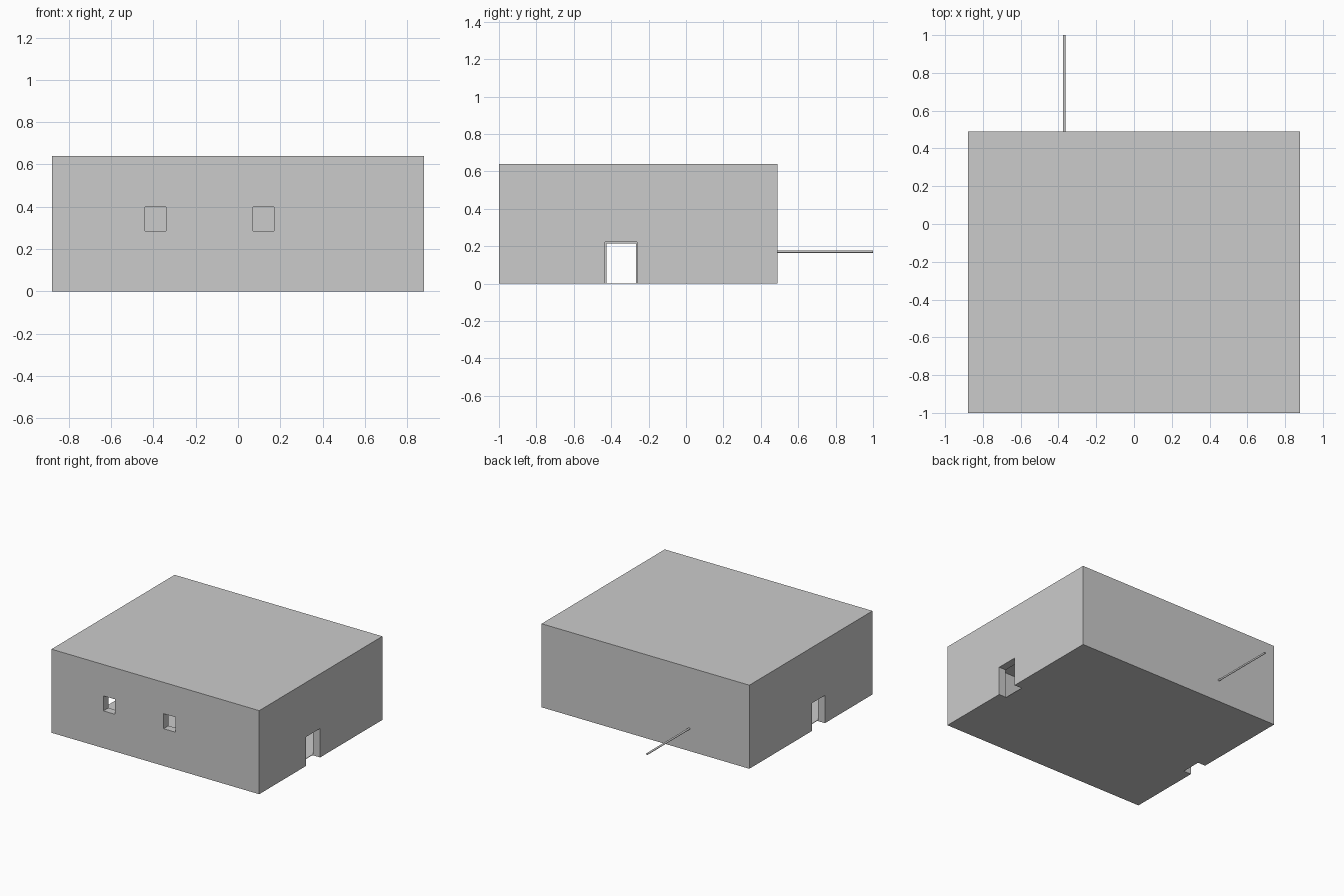
import bpy
import bmesh
from mathutils import Matrix, Vector

old = bpy.data.objects.get("Cube")
if old:
    bpy.data.objects.remove(old, do_unlink=True)

# Single plain grey
grey = bpy.data.materials.new("plain_grey")
grey.use_nodes = True
colour = (0.6, 0.6, 0.6, 1)
grey.diffuse_color = colour
grey.node_tree.nodes["Principled BSDF"].inputs["Base Color"].default_value = colour

W, FRONT, BACK, H = 0.88, -1.0, 0.49, 0.64   # outer shell
T, FLOOR = 0.06, 0.004                       # wall and floor thickness


def add_object(name, bm):
    mesh = bpy.data.meshes.new(name)
    bm.to_mesh(mesh)
    bm.free()
    mesh.materials.append(grey)
    obj = bpy.data.objects.new(name, mesh)
    bpy.context.collection.objects.link(obj)
    return obj


def box(name, lo, hi):
    lo, hi = Vector(lo), Vector(hi)
    bm = bmesh.new()
    place = Matrix.Translation((lo + hi) / 2) @ Matrix.Diagonal((*(hi - lo), 1))
    bmesh.ops.create_cube(bm, size=1, matrix=place)
    return add_object(name, bm)


building = box("building_shell", (-W, FRONT, 0), (W, BACK, H))

# Hollow room, two front windows and a doorway in each side wall
cutters = [box("room_cutter", (-W + T, FRONT + T, FLOOR), (W - T, BACK - T, H - T))]
for x in (-0.39, 0.12):
    cutters.append(box("window_cutter", (x - 0.05, FRONT - 0.1, 0.285),
                       (x + 0.05, FRONT + T + 0.02, 0.4)))
inner = W - T - 0.005
cutters.append(box("left_door_cutter", (inner, -0.432, -0.1), (W + 0.1, -0.263, 0.222)))
cutters.append(box("right_door_cutter", (-W - 0.1, -0.424, -0.1), (-inner, -0.268, 0.213)))

for cutter in cutters:
    cutter.hide_render = True
    mod = building.modifiers.new(cutter.name, "BOOLEAN")
    mod.operation = "DIFFERENCE"
    mod.solver = "EXACT"
    mod.object = cutter

# Keep the cut result and drop the cutters
bpy.context.view_layer.update()
evaluated = building.evaluated_get(bpy.context.evaluated_depsgraph_get())
result = bpy.data.meshes.new_from_object(evaluated)
building.modifiers.clear()
building.data = result
for cutter in cutters:
    bpy.data.objects.remove(cutter, do_unlink=True)

# Thin pole sticking out of the back wall
start, end = BACK - T / 2, 1.0
bm = bmesh.new()
bmesh.ops.create_cone(bm, cap_ends=True, segments=12, radius1=0.007, radius2=0.007,
                      depth=end - start,
                      matrix=Matrix.Translation((-0.37, (start + end) / 2, 0.171))
                      @ Matrix.Rotation(1.5708, 4, "X"))
add_object("back_pole", bm)
